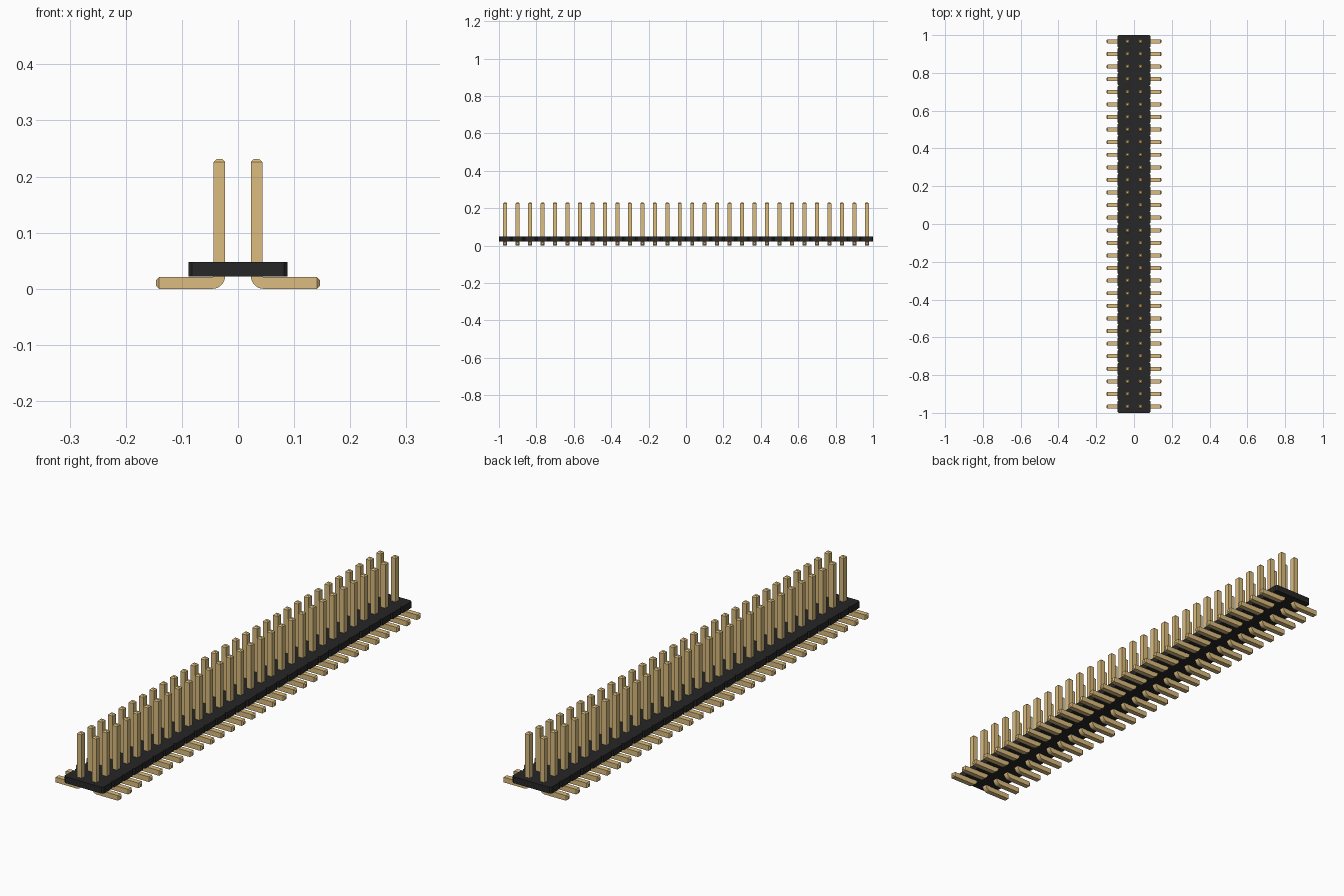
import bpy
import bmesh
import math

cube = bpy.data.objects.get("Cube")
if cube:
    bpy.data.objects.remove(cube, do_unlink=True)

COUNT = 30
PITCH = 2 / COUNT
BODY_HALF, BODY_LOW, BODY_HIGH = 0.0885, 0.022, 0.048
NOTCH = PITCH / 10
PIN, PIN_X, PIN_TOP, FOOT_END = 0.021, PITCH / 2, 0.231, 0.146
TIP = PIN / 4


def make_material(name, color):
    mat = bpy.data.materials.new(name)
    mat.use_nodes = True
    mat.diffuse_color = (*color, 1)
    bsdf = mat.node_tree.nodes["Principled BSDF"]
    bsdf.inputs["Base Color"].default_value = (*color, 1)
    bsdf.inputs["Roughness"].default_value = 0.5
    return mat


def make_object(name, bm, mat):
    bmesh.ops.recalc_face_normals(bm, faces=bm.faces)
    mesh = bpy.data.meshes.new(name)
    bm.to_mesh(mesh)
    bm.free()
    mesh.materials.append(mat)
    obj = bpy.data.objects.new(name, mesh)
    bpy.context.collection.objects.link(obj)
    return obj


black = make_material("black plastic", (0.0205, 0.02, 0.02))
gold = make_material("gold metal", (0.709, 0.504, 0.210))

# Plastic strip: one chamfered segment per pair of pins, extruded upwards
right_edge = [(BODY_HALF - NOTCH, -1)]
for i in range(COUNT):
    y0, y1 = -1 + i * PITCH, -1 + (i + 1) * PITCH
    right_edge += [(BODY_HALF, y0 + NOTCH), (BODY_HALF, y1 - NOTCH),
                   (BODY_HALF - NOTCH, y1)]
outline = right_edge + [(-x, y) for x, y in reversed(right_edge)]
bm = bmesh.new()
base = bm.faces.new([bm.verts.new((x, y, BODY_LOW)) for x, y in outline])
result = bmesh.ops.extrude_face_region(bm, geom=[base], use_keep_orig=True)
top_verts = [v for v in result["geom"] if isinstance(v, bmesh.types.BMVert)]
bmesh.ops.translate(bm, verts=top_verts, vec=(0, 0, BODY_HIGH - BODY_LOW))
make_object("plastic_strip", bm, black)

# Bent pin: square sections from the foot tip, round the bend, to the top tip
half = PIN / 2
bend_in = 0.002
bend_out = bend_in + PIN
cx, cz = PIN_X - half + bend_out, bend_out
sections = [((FOOT_END, TIP), (FOOT_END, PIN - TIP), half - TIP),
            ((FOOT_END - TIP, 0), (FOOT_END - TIP, PIN), half)]
STEPS = 8
for i in range(STEPS + 1):
    a = math.radians(270 - 90 * i / STEPS)
    sections.append(((cx + bend_out * math.cos(a), cz + bend_out * math.sin(a)),
                     (cx + bend_in * math.cos(a), cz + bend_in * math.sin(a)), half))
sections += [((PIN_X - half, PIN_TOP - TIP), (PIN_X + half, PIN_TOP - TIP), half),
             ((PIN_X - half + TIP, PIN_TOP), (PIN_X + half - TIP, PIN_TOP), half - TIP)]

bm = bmesh.new()
rings = []
for (xa, za), (xb, zb), h in sections:
    rings.append([bm.verts.new(p) for p in
                  ((xa, -h, za), (xa, h, za), (xb, h, zb), (xb, -h, zb))])
for r, s in zip(rings, rings[1:]):
    for k in range(4):
        n = (k + 1) % 4
        bm.faces.new((r[k], r[n], s[n], s[k]))
bm.faces.new(rings[0])
bm.faces.new(rings[-1])
pins = make_object("pins", bm, gold)
pins.location.y = -1 + PITCH / 2

bpy.ops.object.select_all(action="DESELECT")
pins.select_set(True)
bpy.context.view_layer.objects.active = pins
bpy.ops.object.shade_smooth_by_angle(angle=math.radians(30))

# Second row and repeats along the strip
mirror = pins.modifiers.new("second row", "MIRROR")
mirror.use_mirror_merge = False
array = pins.modifiers.new("repeat along strip", "ARRAY")
array.count = COUNT
array.use_relative_offset = False
array.use_constant_offset = True
array.constant_offset_displace = (0, PITCH, 0)
